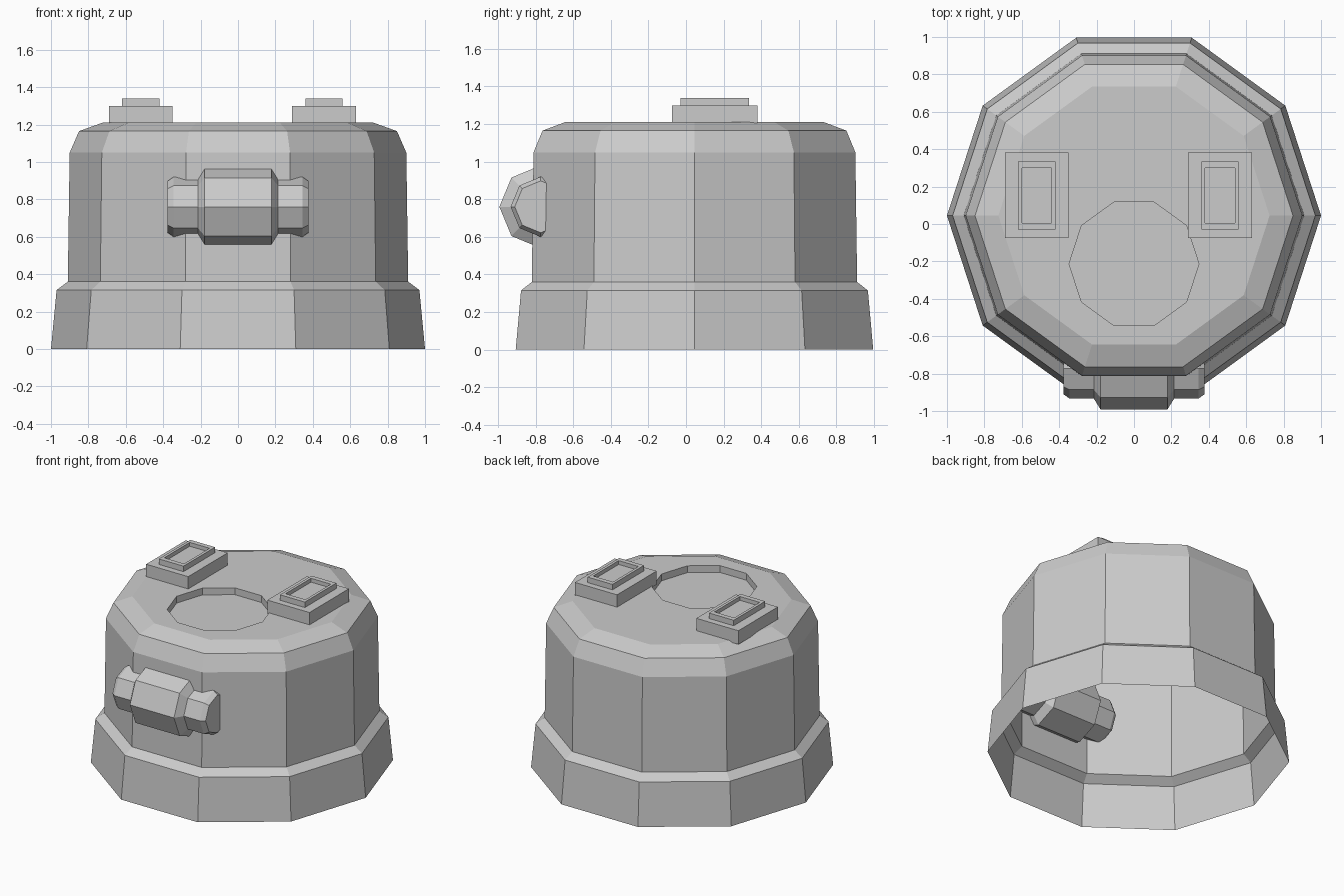
import bpy
import bmesh
from math import cos, sin, pi

if "Cube" in bpy.data.objects:
    bpy.data.objects.remove(bpy.data.objects["Cube"])


def loft(name, rings, cap_start=False, cap_end=False):
    """Skin a list of equal-length point rings into one flat-shaded object."""
    bm = bmesh.new()
    loops = [[bm.verts.new(p) for p in ring] for ring in rings]
    for a, b in zip(loops, loops[1:]):
        n = len(a)
        for i in range(n):
            j = (i + 1) % n
            bm.faces.new((a[i], a[j], b[j], b[i]))
    if cap_start:
        bm.faces.new(loops[0][::-1])
    if cap_end:
        bm.faces.new(loops[-1])
    mesh = bpy.data.meshes.new(name)
    bm.to_mesh(mesh)
    bm.free()
    obj = bpy.data.objects.new(name, mesh)
    bpy.context.collection.objects.link(obj)
    return obj


def decagon(r, z, cy):
    return [(r * cos(i * pi / 5), cy + r * sin(i * pi / 5), z) for i in range(10)]


def rectangle(cx, cy, hx, hy, z):
    return [(cx - hx, cy - hy, z), (cx + hx, cy - hy, z),
            (cx + hx, cy + hy, z), (cx - hx, cy + hy, z)]


def octagon_x(r, x, cy, cz):
    return [(x, cy + r * cos(i * pi / 4), cz + r * sin(i * pi / 4)) for i in range(8)]


# Housing: ten-sided shell, open underneath, with a round recess in the top
shell = [(1.0, 0), (0.97, 0.315), (0.91, 0.36), (0.90, 1.05), (0.85, 1.165), (0.725, 1.21)]
recess = [(0.347, 1.21), (0.347, 1.16)]
loft("housing",
     [decagon(r, z, 0.045) for r, z in shell] + [decagon(r, z, -0.213) for r, z in recess],
     cap_end=True)

# Two stepped pads with sunken centres (half width, half depth, z)
pad = [(0.17, 0.228, 1.2), (0.17, 0.228, 1.3), (0.10, 0.182, 1.3),
       (0.10, 0.182, 1.34), (0.08, 0.147, 1.34), (0.08, 0.147, 1.312)]
for name, cx in (("left_pad", -0.52), ("right_pad", 0.46)):
    loft(name, [rectangle(cx, 0.153, hx, hy, z) for hx, hy, z in pad],
         cap_start=True, cap_end=True)

# Eight-sided barrel across the front, mirrored about its middle
half = [(0.178, 0.22), (0.215, 0.16), (0.345, 0.16), (0.376, 0.138)]
barrel = [(-x, r) for x, r in reversed(half)] + half
loft("front_barrel", [octagon_x(r, x, -0.773, 0.76) for x, r in barrel],
     cap_start=True, cap_end=True)
